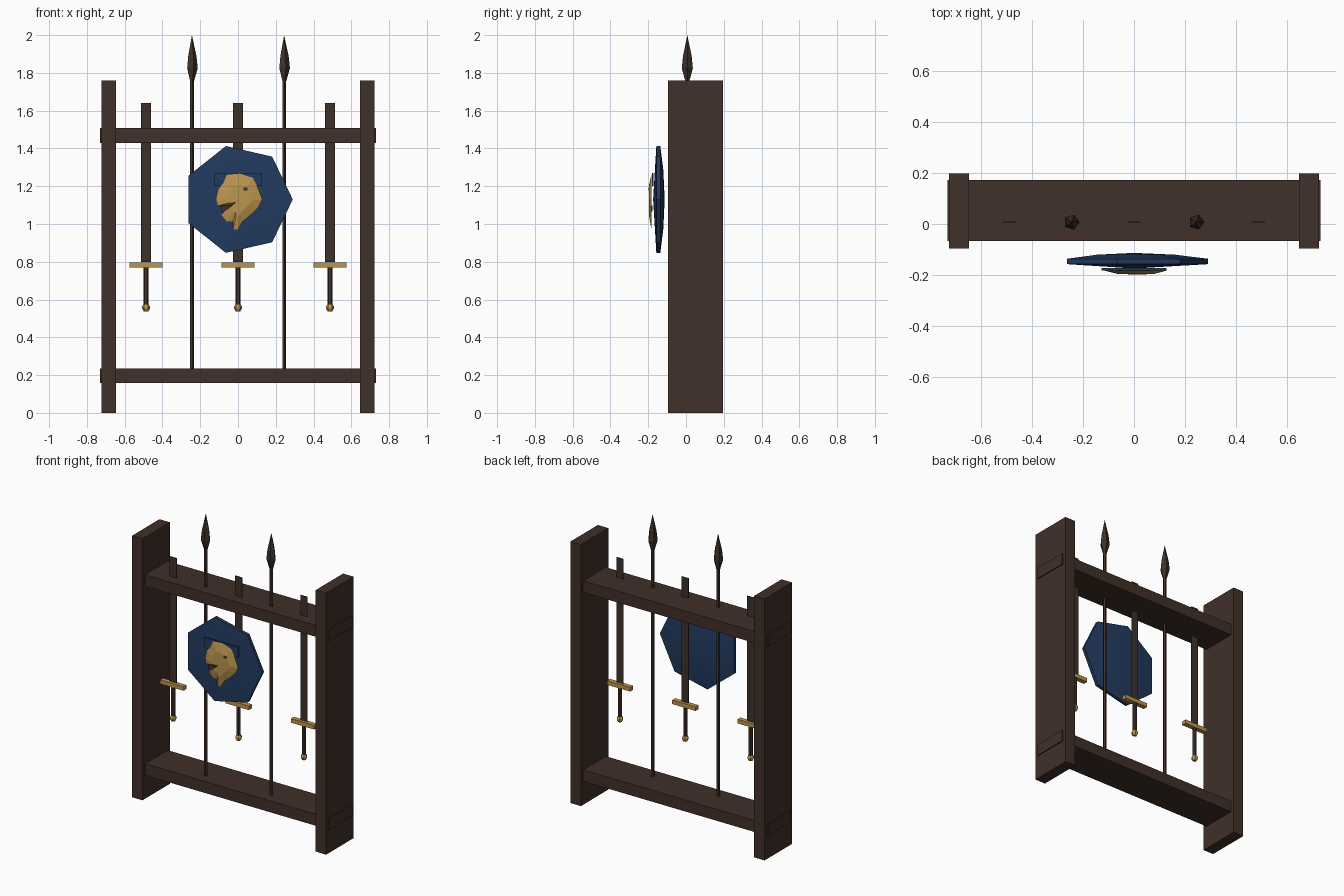
import bpy, bmesh, math
from mathutils import Vector

if "Cube" in bpy.data.objects:
    bpy.data.objects.remove(bpy.data.objects["Cube"])


def material(name, rgb):
    m = bpy.data.materials.new(name)
    m.diffuse_color = (*rgb, 1)
    m.use_nodes = True
    m.node_tree.nodes["Principled BSDF"].inputs["Base Color"].default_value = m.diffuse_color
    return m


WOOD = material("dark_wood", (0.052, 0.029, 0.021))
IRON = material("dark_iron", (0.047, 0.031, 0.022))
GOLD = material("gold", (0.50, 0.30, 0.075))
BLUE = material("shield_blue", (0.016, 0.044, 0.118))


def add(name, bm, mat):
    bmesh.ops.recalc_face_normals(bm, faces=bm.faces)
    me = bpy.data.meshes.new(name)
    bm.to_mesh(me)
    bm.free()
    ob = bpy.data.objects.new(name, me)
    me.materials.append(mat)
    bpy.context.collection.objects.link(ob)
    return ob


def box(name, lo, hi, mat):
    bm = bmesh.new()
    bmesh.ops.create_cube(bm, size=1)
    lo, hi = Vector(lo), Vector(hi)
    for v in bm.verts:
        v.co = (lo + hi) / 2 + v.co * (hi - lo)
    return add(name, bm, mat)


def lathe(name, profile, sides, place, mat):
    """Stack of (radius, height) rings; place maps ring coordinates to space."""
    bm = bmesh.new()
    rings = []
    for r, h in profile:
        n = sides if r > 0 else 1
        rings.append([bm.verts.new(place(r * math.cos(2 * math.pi * i / sides),
                                         r * math.sin(2 * math.pi * i / sides), h))
                      for i in range(n)])
    for a, b in zip(rings, rings[1:]):
        for i in range(sides):
            j = (i + 1) % sides
            quad = [a[i % len(a)], a[j % len(a)], b[j % len(b)], b[i % len(b)]]
            bm.faces.new(list(dict.fromkeys(quad)))
    for ring in (rings[0], rings[-1]):
        if len(ring) > 1:
            bm.faces.new(ring)
    return add(name, bm, mat)


# rack frame: two wide posts and two shelves let through them
for s, side in ((-1, "left"), (1, "right")):
    xs = sorted((s * 0.645, s * 0.723))
    box("post_" + side, (xs[0], -0.095, 0), (xs[1], 0.197, 1.76), WOOD)
for z, level in ((0.158, "lower"), (1.43, "upper")):
    box("rail_" + level, (-0.73, -0.067, z), (0.73, 0.173, z + 0.077), WOOD)

# swords hanging point up through the upper rail
Y = 0.007
for i, x in enumerate((-0.487, 0, 0.487)):
    n = str(i + 1)

    def upright(a, b, h, x=x):
        return (x + a, Y + b, h)
    box("sword_blade_" + n, (x - 0.026, Y - 0.002, 0.80), (x + 0.026, Y + 0.002, 1.64), IRON)
    box("sword_guard_" + n, (x - 0.087, Y - 0.016, 0.77), (x + 0.087, Y + 0.016, 0.797), GOLD)
    lathe("sword_grip_" + n, [(0.014, 0.56), (0.014, 0.78)], 6, upright, WOOD)
    lathe("sword_pommel_" + n, [(0.012, 0.538), (0.021, 0.552), (0.021, 0.564), (0.012, 0.577)],
          6, upright, GOLD)

# spears standing on the lower rail
for x, side in ((-0.244, "left"), (0.244, "right")):
    def upright(a, b, h, x=x):
        return (x + a, Y + b, h)
    lathe("spear_shaft_" + side, [(0.011, 0.2), (0.011, 1.76)], 5, upright, WOOD)
    lathe("spear_head_" + side, [(0.011, 1.755), (0.031, 1.825), (0.024, 1.89), (0, 2.0)],
          5, upright, IRON)

# seven-sided shield in front
ZC = 1.13
shield = lathe("shield", [(0, -0.113), (0.16, -0.120), (0.29, -0.136),
                          (0.29, -0.157), (0, -0.174)],
               7, lambda a, b, h: (a, h, ZC + b), BLUE)
bpy.context.view_layer.objects.active = shield
shield.select_set(True)
bpy.ops.object.shade_smooth_by_angle(angle=math.radians(30))

# emblem backing plate
box("emblem_plate", (-0.127, -0.181, 1.2), (0.127, -0.173, 1.27), BLUE)

# domed gilded animal-head emblem: fan of triangles with a raised inner ring
outline = [(0.14, 0.0), (0.115, 0.06), (0.085, 0.115), (0.01, 0.137), (-0.065, 0.13),
           (-0.085, 0.085), (-0.115, 0.055), (-0.128, 0.0), (-0.118, -0.035),
           (-0.03, -0.03), (-0.025, -0.05), (-0.10, -0.08), (-0.065, -0.12),
           (-0.03, -0.118), (-0.03, -0.16), (0.0, -0.162), (0.025, -0.118),
           (0.075, -0.08), (0.118, -0.04)]
outline = [(x * 0.92, z) for x, z in outline]
bm = bmesh.new()
outer = [bm.verts.new((x, -0.182, ZC + z)) for x, z in outline]
inner = [bm.verts.new((x * 0.55 + 0.005, -0.196, ZC + z * 0.55)) for x, z in outline]
centre = bm.verts.new((0.008, -0.197, ZC))
for i in range(len(outline)):
    j = (i + 1) % len(outline)
    bm.faces.new((outer[i], outer[j], inner[j], inner[i]))
    bm.faces.new((inner[i], inner[j], centre))
add("emblem_head", bm, GOLD)

# dark inlays for the mouth and eye
box("emblem_mouth", (-0.09, -0.184, 1.065), (-0.03, -0.178, 1.098), IRON)
box("emblem_eye", (0.03, -0.1975, 1.178), (0.05, -0.19, 1.192), IRON)
